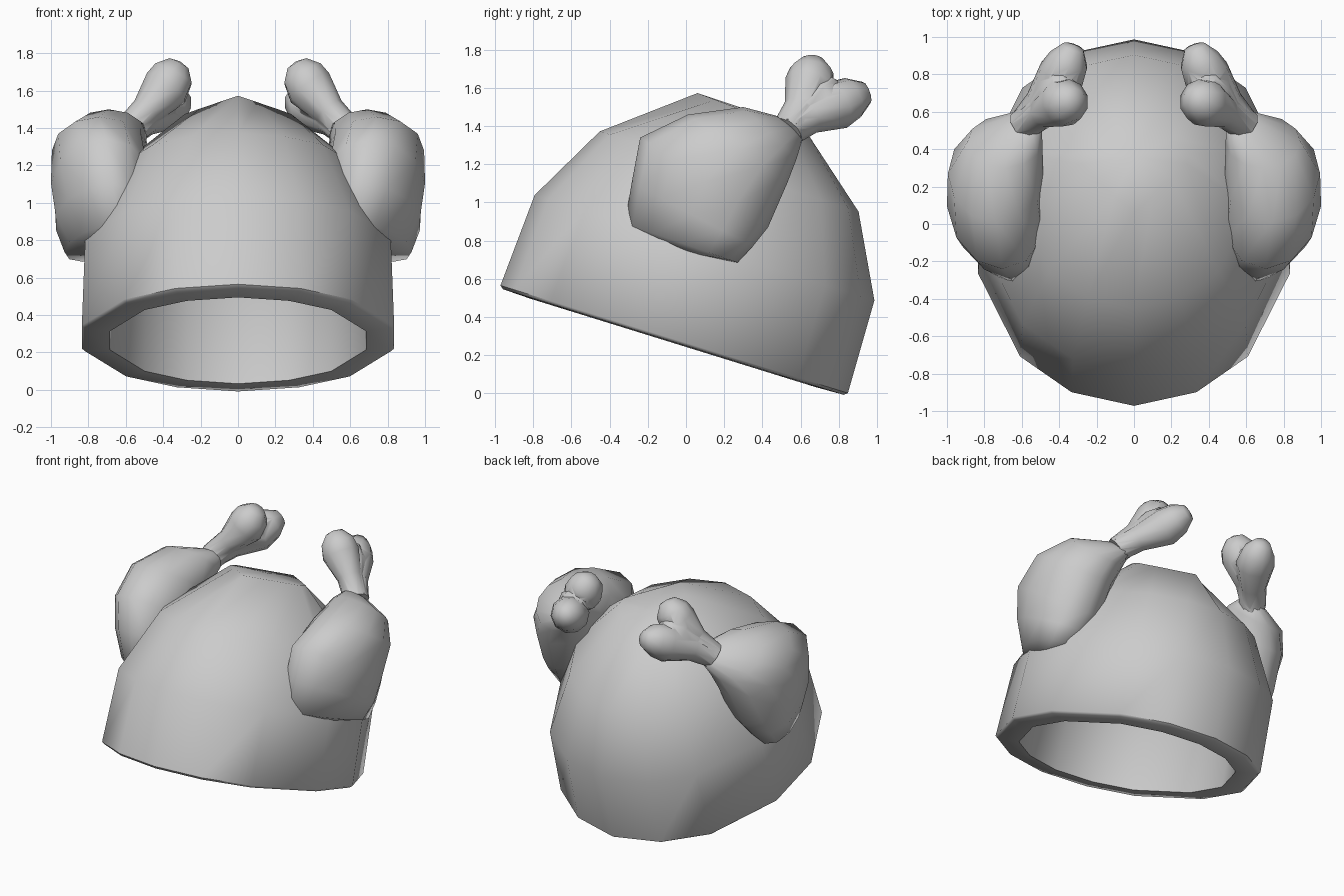
import bpy, bmesh, math
from mathutils import Vector

if "Cube" in bpy.data.objects:
    bpy.data.objects.remove(bpy.data.objects["Cube"])

grey = bpy.data.materials.new("plain grey")
grey.diffuse_color = (0.6, 0.6, 0.6, 1)
grey.use_nodes = True
grey.node_tree.nodes["Principled BSDF"].inputs["Base Color"].default_value = grey.diffuse_color


def smooth(ob, angle):
    bpy.ops.object.select_all(action='DESELECT')
    ob.select_set(True)
    bpy.context.view_layer.objects.active = ob
    bpy.ops.object.shade_smooth_by_angle(angle=math.radians(angle))


def loft(name, rings, start, end, angle=50):
    """Skin a list of rings, closing both ends with a fan to a point."""
    bm = bmesh.new()
    loops = [[bm.verts.new(p) for p in ring] for ring in rings]
    n = len(loops[0])
    for a, b in zip(loops, loops[1:]):
        for i in range(n):
            j = (i + 1) % n
            bm.faces.new((a[i], a[j], b[j], b[i]))
    for loop, tip in ((loops[0], start), (loops[-1], end)):
        v = bm.verts.new(tip)
        for i in range(n):
            bm.faces.new((loop[i], loop[(i + 1) % n], v))
    bmesh.ops.recalc_face_normals(bm, faces=bm.faces)
    mesh = bpy.data.meshes.new(name)
    bm.to_mesh(mesh)
    bm.free()
    mesh.materials.append(grey)
    ob = bpy.data.objects.new(name, mesh)
    bpy.context.collection.objects.link(ob)
    smooth(ob, angle)
    return ob


# Hollow tilted dome: 14-sided slightly squared oval rings along a leaning axis
centre = Vector((0, -0.062, 0.283))
along = Vector((0, 0.955, -0.296))
up = Vector((0, 0.296, 0.955))


def mirrored(quarter):
    half = quarter + [(x, -u) for x, u in reversed(quarter)]
    return half + [(-x, u) for x, u in reversed(half[1:-1])]


oval = mirrored([(0, 1), (0.4, 0.92), (0.73, 0.71), (1, 0.22)])
diamond = mirrored([(0, 1), (0.38, 0.68), (0.74, 0.38), (1.05, 0.1)])


def dome_point(x, u, h):
    return centre + Vector((x, 0, 0)) + along * u + up * h


# (height, radius, shift, outline): outside from crown to rim, then back up inside
dome_profile = [(1.25, 0.31, 0.045, diamond), (0.925, 0.71, 0.015, oval),
                (0.505, 0.932, 0.01, oval), (0, 0.953, 0, oval),
                (-0.015, 0.935, 0, oval), (-0.02, 0.78, 0, oval),
                (0.48, 0.765, 0.01, oval), (0.83, 0.58, 0.015, oval),
                (1.09, 0.25, 0.045, diamond)]
dome_rings = [[dome_point(x * r * 0.876, u * r + s, h - 0.06 * u * r * (h > 1))
               for x, u in shape] for h, r, s, shape in dome_profile]
loft("dome", dome_rings, dome_point(0, 0.05, 1.262), dome_point(0, 0.05, 1.11))


# Drumstick meat: rings span two (y, z) edge points, with x centre, half width, skew
meat = [(-0.32, 0.89, 0.27, 0.685, 0.73, 0.17, -0.10),
        (-0.285, 1.10, 0.35, 0.77, 0.73, 0.245, -0.06),
        (-0.24, 1.34, 0.43, 0.87, 0.735, 0.265, -0.03),
        (0.01, 1.46, 0.53, 1.10, 0.74, 0.255, 0),
        (0.30, 1.50, 0.58, 1.23, 0.69, 0.20, 0),
        (0.47, 1.455, 0.61, 1.33, 0.585, 0.09, 0)]


def meat_ring(side, y1, z1, y2, z2, x, w, skew, n=12):
    p, q = Vector((0, y1, z1)), Vector((0, y2, z2))
    ring = []
    for i in range(n):
        a = math.tau * i / n
        v = (p + q) / 2 + (p - q) / 2 * math.cos(a)
        v.x = side * (x + w * math.sin(a) + skew * math.cos(a))
        ring.append(v)
    return ring


# Bone: shaft and two knobs branching from one neck, as (x, y, z, radius)
branches = [
    [(0.59, 0.53, 1.37, 0.09), (0.49, 0.62, 1.475, 0.085),
     (0.42, 0.70, 1.545, 0.11), (0.365, 0.755, 1.59, 0.095),
     (0.34, 0.78, 1.61, 0.05)],
    [(0.587, 0.535, 1.38, 0.085), (0.49, 0.595, 1.49, 0.085),
     (0.385, 0.645, 1.615, 0.13), (0.345, 0.66, 1.69, 0.115),
     (0.315, 0.665, 1.745, 0.06)],
    [(0.585, 0.54, 1.375, 0.082), (0.50, 0.64, 1.445, 0.09),
     (0.39, 0.79, 1.51, 0.13), (0.35, 0.875, 1.55, 0.11),
     (0.325, 0.945, 1.575, 0.06)]]


def branch(name, side, path, n=10):
    pts = [Vector((side * x, y, z)) for x, y, z, r in path]
    rings = []
    for i, p in enumerate(pts):
        d = (pts[min(i + 1, len(pts) - 1)] - pts[max(i - 1, 0)]).normalized()
        e = d.cross(Vector((1, 0, 0))).normalized()
        f = d.cross(e)
        r = path[i][3]
        rings.append([p + (e * math.cos(math.tau * k / n)
                           + f * math.sin(math.tau * k / n)) * r for k in range(n)])
    return loft(name, rings, pts[0], pts[-1] + (pts[-1] - pts[-2]) * 0.2, 70)


for side, label in ((-1, "left"), (1, "right")):
    loft(label + "_drumstick_meat", [meat_ring(side, *m) for m in meat],
         (side * 0.73, -0.09, 0.755), (side * 0.56, 0.56, 1.41), 110)
    bone, *knobs = [branch(label + "_bone", side, b) for b in branches]
    # Fuse the knobs into the shaft
    for knob in knobs:
        bpy.context.view_layer.objects.active = bone
        mod = bone.modifiers.new("fuse", 'BOOLEAN')
        mod.operation, mod.solver, mod.object = 'UNION', 'EXACT', knob
        bpy.ops.object.modifier_apply(modifier=mod.name)
        bpy.data.objects.remove(knob)
    smooth(bone, 60)
